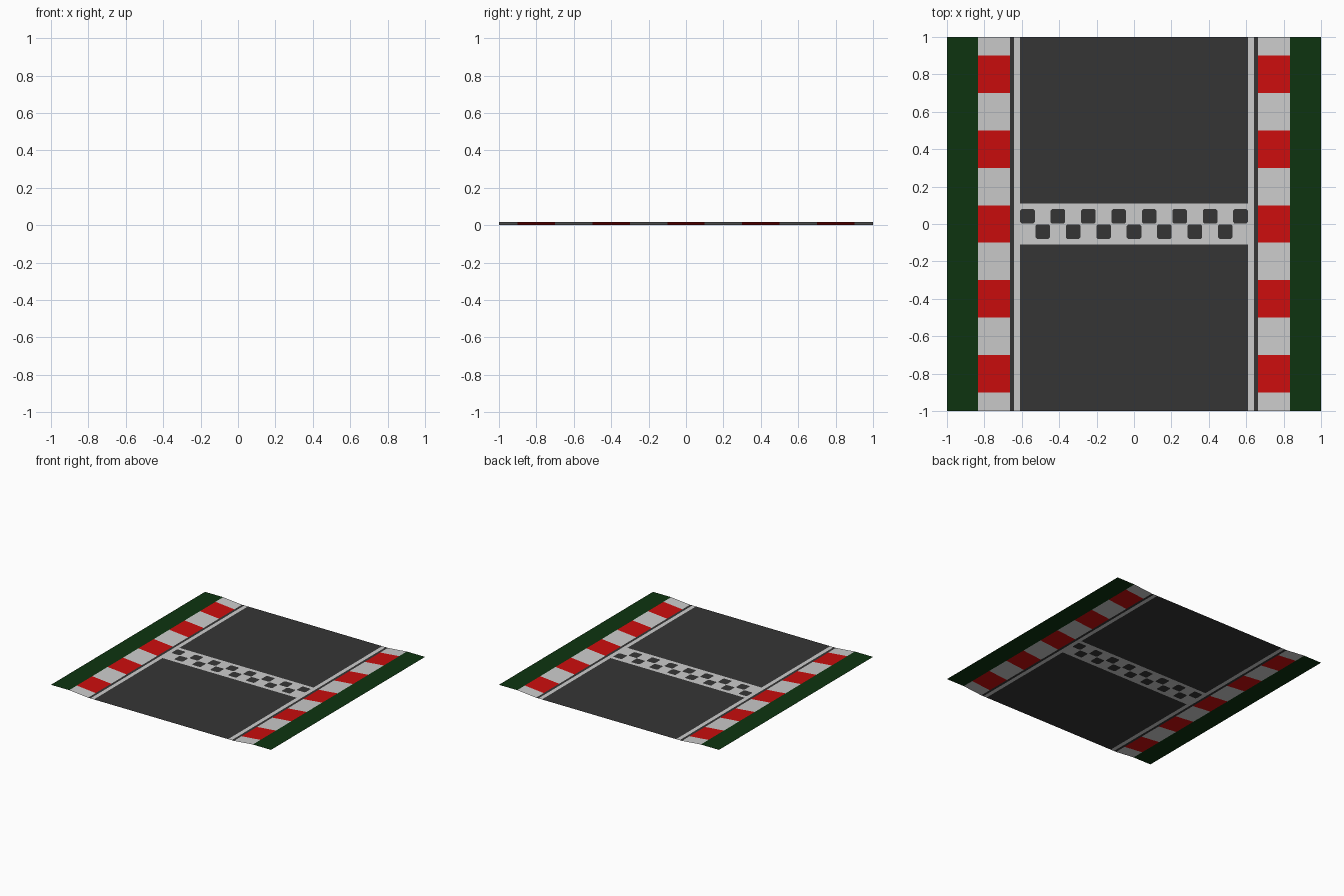
import bpy, bmesh

if "Cube" in bpy.data.objects:
    bpy.data.objects.remove(bpy.data.objects["Cube"])

RISE = 0.016                      # height of grass above road
ROAD, LINE, KERB_IN, KERB_OUT = 0.61, 0.642, 0.663, 0.835
STRIPE_Y = 0.11                   # half depth of start line band


def material(name, color):
    m = bpy.data.materials.new(name)
    m.diffuse_color = (*color, 1)
    m.use_nodes = True
    m.node_tree.nodes["Principled BSDF"].inputs["Base Color"].default_value = m.diffuse_color
    return m


asphalt = material("asphalt_grey", (0.036, 0.036, 0.036))
white = material("paint_white", (0.60, 0.60, 0.60))
red = material("kerb_red", (0.60, 0.004, 0.004))
green = material("grass_green", (0.004, 0.034, 0.005))


def finish(name, bm, mats):
    bmesh.ops.remove_doubles(bm, verts=bm.verts, dist=1e-5)
    me = bpy.data.meshes.new(name)
    bm.to_mesh(me)
    bm.free()
    for m in mats:
        me.materials.append(m)
    ob = bpy.data.objects.new(name, me)
    bpy.context.collection.objects.link(ob)
    return ob


def poly(bm, pts, mat=0):
    f = bm.faces.new([bm.verts.new(p) for p in pts])
    f.normal_update()
    if f.normal.z < 0:
        f.normal_flip()
    f.material_index = mat


def quad(bm, x0, x1, y0, y1, z0=0, z1=0, mat=0):
    poly(bm, [(x0, y0, z0), (x1, y0, z1), (x1, y1, z1), (x0, y1, z0)], mat)


# asphalt in front of and behind the start line
bm = bmesh.new()
quad(bm, -ROAD, ROAD, -1, -STRIPE_Y)
quad(bm, -ROAD, ROAD, STRIPE_Y, 1)
finish("road_surface", bm, [asphalt])

# chequered start line: inset dark tiles with clipped corners
bm = bmesh.new()
cell = 2 * ROAD / 15
half, clip = 0.039, 0.008
for row in (0, 1):
    cy = cell / 2 * (1 if row == 0 else -1)
    for i in range(15):
        cx = -ROAD + (i + 0.5) * cell
        h = cell / 2
        if i % 2 != row:
            quad(bm, cx - h, cx + h, cy - h, cy + h)
            continue
        corners = [(-1, -1), (1, -1), (1, 1), (-1, 1)]
        outer = [(cx + a * h, cy + b * h, 0) for a, b in corners]
        octagon = []
        for a, b in corners:
            p = (cx + a * half, cy + b * (half - clip), 0)
            q = (cx + a * (half - clip), cy + b * half, 0)
            octagon += [p, q] if a * b > 0 else [q, p]
        # order per corner runs counter-clockwise
        octagon = octagon[:]
        for k, (a, b) in enumerate(corners):
            poly(bm, [outer[k], octagon[2 * k], octagon[2 * k + 1]])
            n = (k + 1) % 4
            poly(bm, [outer[k], outer[n], octagon[2 * n], octagon[2 * k + 1]])
        poly(bm, octagon, 1)
for s in (-1, 1):                 # plain borders of the start band
    quad(bm, -ROAD, ROAD, s * cell, s * STRIPE_Y)
finish("start_line", bm, [white, asphalt])

for side, s in (("left", -1), ("right", 1)):
    # painted edge line
    bm = bmesh.new()
    quad(bm, s * ROAD, s * LINE, -1, 1)
    finish(side + "_edge_line", bm, [white])
    # narrow asphalt shoulder
    bm = bmesh.new()
    quad(bm, s * LINE, s * KERB_IN, -1, 1)
    finish(side + "_shoulder", bm, [asphalt])
    # sloping striped kerb
    bm = bmesh.new()
    ys = [-1] + [-0.9 + 0.2 * i for i in range(10)] + [1]
    for i in range(11):
        quad(bm, s * KERB_IN, s * KERB_OUT, ys[i], ys[i + 1], 0, RISE, i % 2)
    finish(side + "_kerb", bm, [white, red])
    # grass verge
    bm = bmesh.new()
    quad(bm, s * KERB_OUT, s * 1.0, -1, 1, RISE, RISE)
    finish(side + "_grass", bm, [green])
